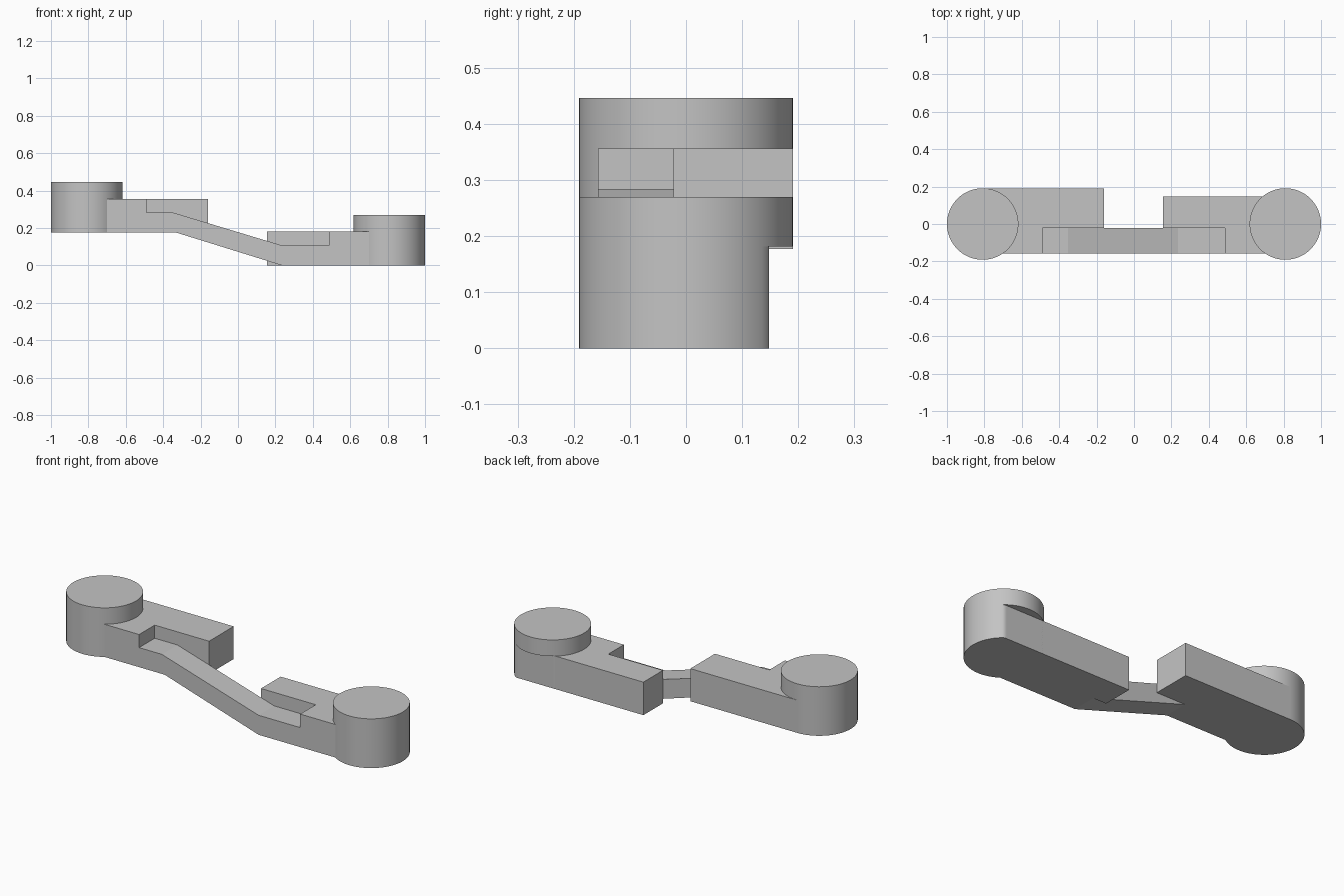
import bpy, bmesh, math
from mathutils import Vector

cube = bpy.data.objects.get("Cube")
if cube:
    bpy.data.objects.remove(cube, do_unlink=True)

grey = bpy.data.materials.new("plain_grey")
grey.use_nodes = True
colour = (0.55, 0.55, 0.55, 1)
grey.diffuse_color = colour
grey.node_tree.nodes["Principled BSDF"].inputs["Base Color"].default_value = colour


def prism(name, outline, offset, smooth=False):
    """Extrude a closed outline of 3D points along an offset."""
    bm = bmesh.new()
    face = bm.faces.new([bm.verts.new(p) for p in outline])
    new = bmesh.ops.extrude_face_region(bm, geom=[face])["geom"]
    bmesh.ops.translate(bm, vec=Vector(offset),
                        verts=[v for v in new if isinstance(v, bmesh.types.BMVert)])
    bmesh.ops.recalc_face_normals(bm, faces=bm.faces)
    mesh = bpy.data.meshes.new(name)
    bm.to_mesh(mesh)
    bm.free()
    mesh.materials.append(grey)
    obj = bpy.data.objects.new(name, mesh)
    bpy.context.collection.objects.link(obj)
    if smooth:
        bpy.ops.object.select_all(action="DESELECT")
        obj.select_set(True)
        bpy.context.view_layer.objects.active = obj
        bpy.ops.object.shade_smooth_by_angle(angle=math.radians(30))
    return obj


R, CX = 0.191, 0.809
FRONT, SEAM = -0.157, -0.022
HIGH, LOW_TOP, HIGH_TOP = 0.177, 0.181, 0.356


def drum(name, x, z0, z1, back=R, segments=96):
    """Round boss, optionally flattened at the back."""
    ring = []
    for i in range(segments):
        a = math.tau * i / segments
        ring.append((x + R * math.cos(a), min(R * math.sin(a), back), z0))
    prism(name, ring, (0, 0, z1 - z0), smooth=True)


def block(name, x0, x1, back, z0, z1):
    prism(name, [(x0, SEAM, z0), (x1, SEAM, z0), (x1, SEAM, z1), (x0, SEAM, z1)],
          (0, back - SEAM, 0))


# Round bosses; the lower one is flush with its arm at the back
drum("upper_boss", -CX, HIGH, 0.446)
drum("lower_boss_base", CX, 0, LOW_TOP, back=0.148)
drum("lower_boss_cap", CX, LOW_TOP, 0.27)

# Rear halves of the two arms
block("upper_arm", -CX, -0.16, R, HIGH, HIGH_TOP)
block("lower_arm", 0.155, CX, 0.148, 0, LOW_TOP)

# Front strip: arm fronts with stepped pockets, joined by the sloping link
profile = [(-CX, HIGH), (-0.335, HIGH), (0.235, 0), (CX, 0), (CX, LOW_TOP),
           (0.487, LOW_TOP), (0.487, 0.107), (0.235, 0.107), (-0.352, 0.284),
           (-0.49, 0.284), (-0.49, HIGH_TOP), (-CX, HIGH_TOP)]
prism("sloping_link", [(x, FRONT, z) for x, z in profile], (0, SEAM - FRONT, 0))
